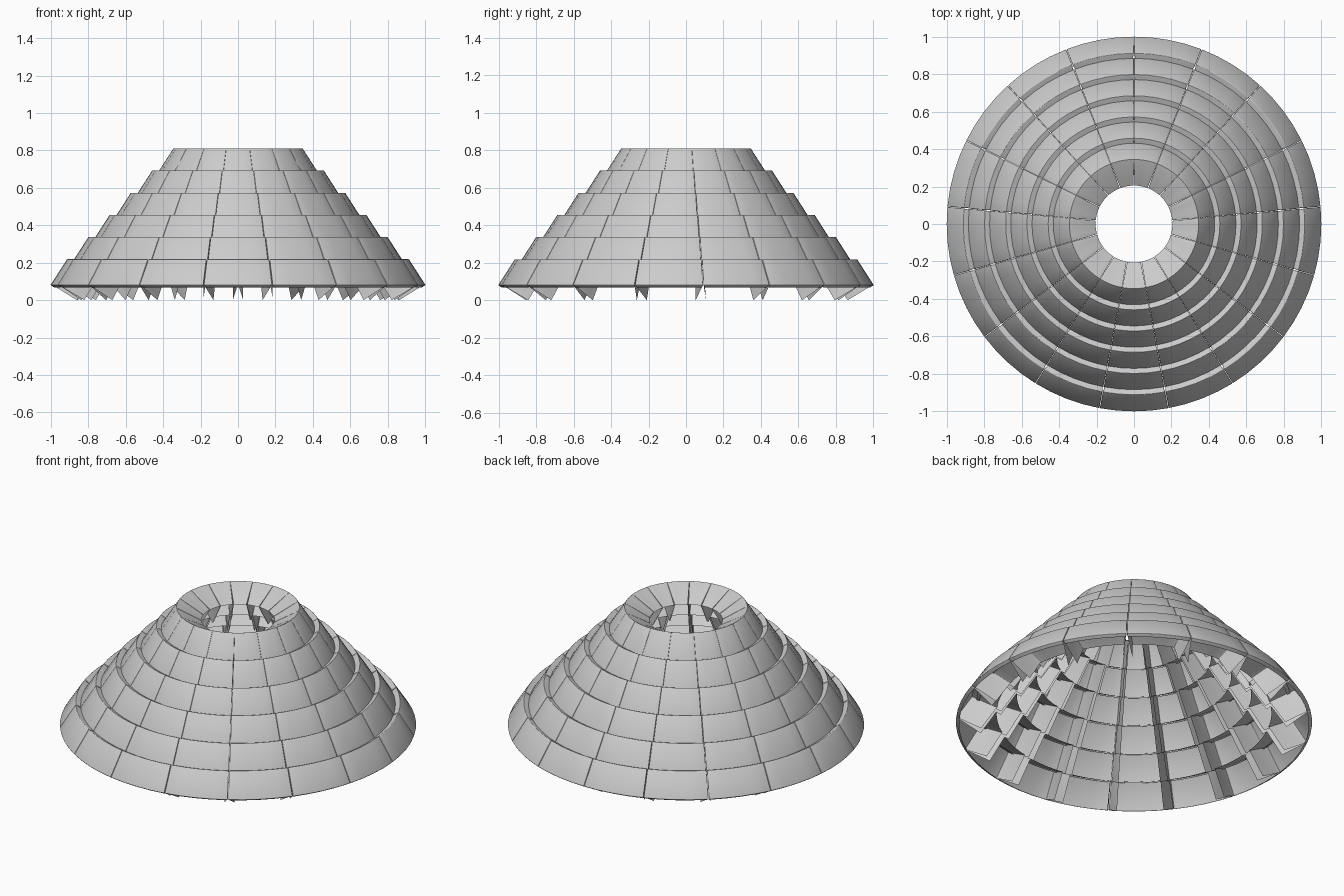
import bpy, bmesh, math

if "Cube" in bpy.data.objects:
    bpy.data.objects.remove(bpy.data.objects["Cube"])

SIDES = 17          # tiles per ring
ROWS = 6
SEG = 4             # curve segments across a tile
STEP = 2 * math.pi / SIDES
DEPTH = (-0.14, -0.08)   # inward direction of the tile walls (r, z)
LIP = 0.14               # part of the depth used by the rolled bottom lip


def add_tile(bm, centre, r, z, taper):
    """One open-backed thin tile: curved face, top wall, side walls, bottom lip."""
    def line(rad, h, scale):
        out = []
        for j in range(SEG + 1):
            a = centre + STEP * 0.498 * scale * (2 * j / SEG - 1)
            out.append(bm.verts.new((rad * math.cos(a), rad * math.sin(a), h)))
        return out

    rt, zt = r - 0.09, z + 0.14
    bottom = line(r, z, 1)
    top = line(rt, zt, 1)
    inner = line(rt + DEPTH[0], zt + DEPTH[1], taper)
    lip = line(r + DEPTH[0] * LIP, z + DEPTH[1] * LIP, 1 - (1 - taper) * LIP)
    ends = []
    for s in (-1, 1):
        a = centre + s * STEP * 0.498 * taper
        rr = r + DEPTH[0]
        ends.append(bm.verts.new((rr * math.cos(a), rr * math.sin(a), z + DEPTH[1])))
    for j in range(SEG):
        bm.faces.new((bottom[j], bottom[j + 1], top[j + 1], top[j]))
        bm.faces.new((top[j], top[j + 1], inner[j + 1], inner[j]))
        bm.faces.new((lip[j], lip[j + 1], bottom[j + 1], bottom[j]))
    bm.faces.new((bottom[0], top[0], inner[0], ends[0], lip[0]))
    bm.faces.new((bottom[-1], lip[-1], ends[1], inner[-1], top[-1]))


def tile_ring(i):
    bm = bmesh.new()
    taper = 0.83 + 0.12 * i / (ROWS - 1)
    for k in range(SIDES):
        add_tile(bm, -math.pi / 2 + k * STEP, 1.003 - 0.1135 * i, 0.08 + 0.1182 * i, taper)
    me = bpy.data.meshes.new(f"tile_ring_{i + 1}")
    bm.to_mesh(me)
    bm.free()
    ob = bpy.data.objects.new(me.name, me)
    bpy.context.collection.objects.link(ob)

    # rounded outer edges
    bev = ob.modifiers.new("round_edges", 'BEVEL')
    bev.width = 0.026 - 0.002 * i
    bev.segments = 3
    bev.limit_method = 'ANGLE'
    bev.angle_limit = math.radians(35)

    bpy.ops.object.select_all(action='DESELECT')
    ob.select_set(True)
    bpy.context.view_layer.objects.active = ob
    bpy.ops.object.convert(target='MESH')
    bpy.ops.object.shade_smooth_by_angle(angle=math.radians(45))


# stacked rings from base to rim
for i in range(ROWS):
    tile_ring(i)
